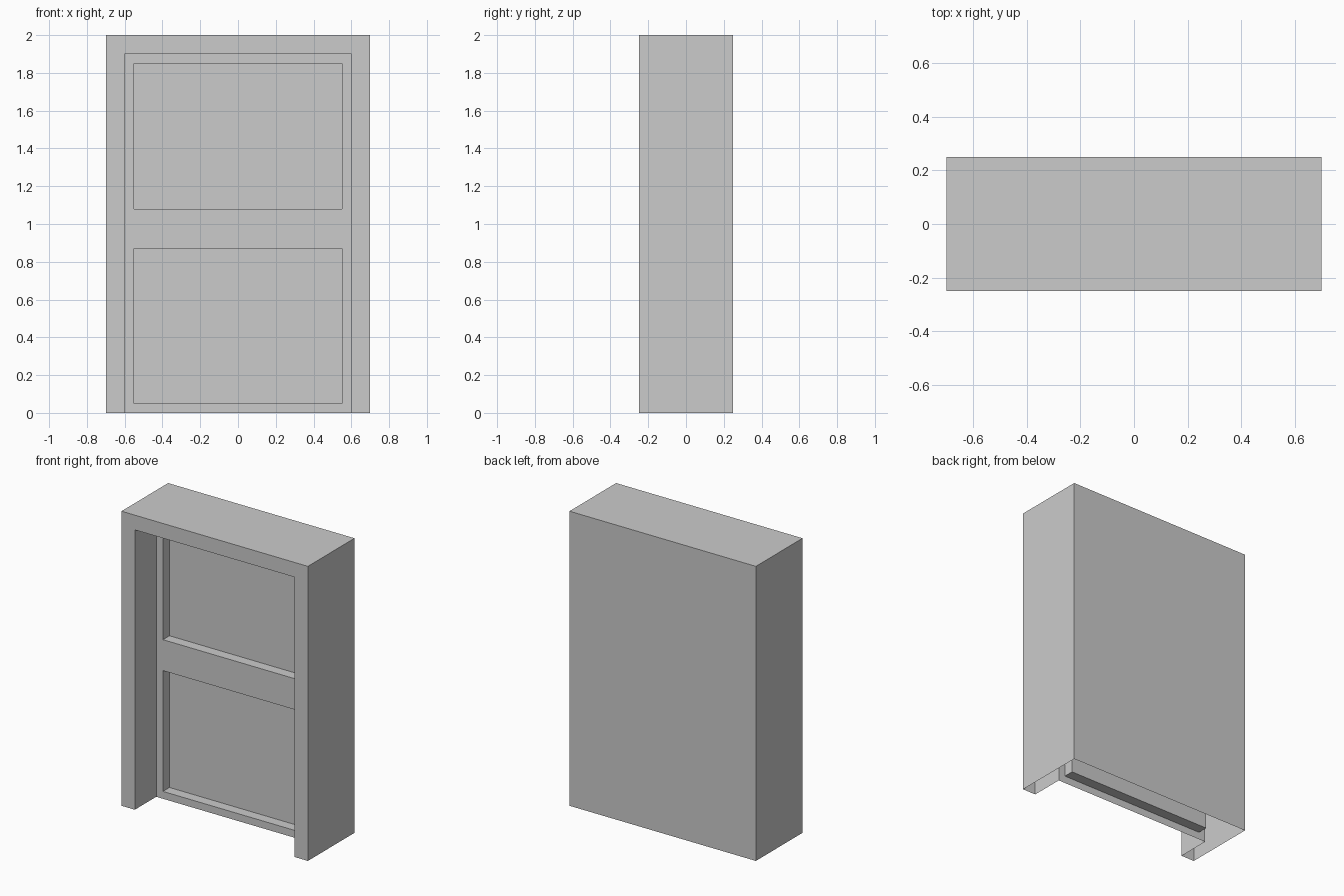
import bpy

if "Cube" in bpy.data.objects:
    bpy.data.objects.remove(bpy.data.objects["Cube"])

# Depths of the front trim, door face, recessed panels and back wall
FRONT, DOOR, PANEL, BACK = -0.25, -0.02, 0.05, 0.25


def rect(half_w, z0, z1, y):
    """Rectangular loop, counter-clockwise seen from the front."""
    return [(-half_w, y, z0), (half_w, y, z0), (half_w, y, z1), (-half_w, y, z1)]


def bridge(a, b, open_bottom=False):
    """Quads joining two rectangular loops, optionally without the bottom one."""
    return [(a[i], a[(i + 1) % 4], b[(i + 1) % 4], b[i])
            for i in range(1 if open_bottom else 0, 4)]


def make(name, quads):
    verts, faces = [], []
    for quad in quads:
        face = []
        for p in quad:
            if p not in verts:
                verts.append(p)
            face.append(verts.index(p))
        faces.append(face)
    mesh = bpy.data.meshes.new(name)
    mesh.from_pydata(verts, [], faces)
    obj = bpy.data.objects.new(name, mesh)
    bpy.context.collection.objects.link(obj)
    return obj


# Outer casing: back wall, sides and top, front trim, deep reveal; open below
back = rect(0.7, 0, 2, BACK)
front = rect(0.7, 0, 2, FRONT)
opening = rect(0.6, 0, 1.9, FRONT)
reveal_end = rect(0.6, 0, 1.9, DOOR)
make("door_casing",
     [tuple(reversed(back))]
     + bridge(back, front, True)
     + bridge(front, opening, True)
     + bridge(opening, reveal_end, True))

# Door: each half is a flat surround with one recessed panel
MID = 0.975
for name, z0, z1, p0, p1 in (("lower_door_half", 0, MID, 0.05, 0.87),
                             ("upper_door_half", MID, 1.9, 1.08, 1.85)):
    edge = rect(0.6, z0, z1, DOOR)
    rim = rect(0.55, p0, p1, DOOR)
    panel = rect(0.55, p0, p1, PANEL)
    make(name, bridge(edge, rim) + bridge(rim, panel) + [tuple(panel)])
